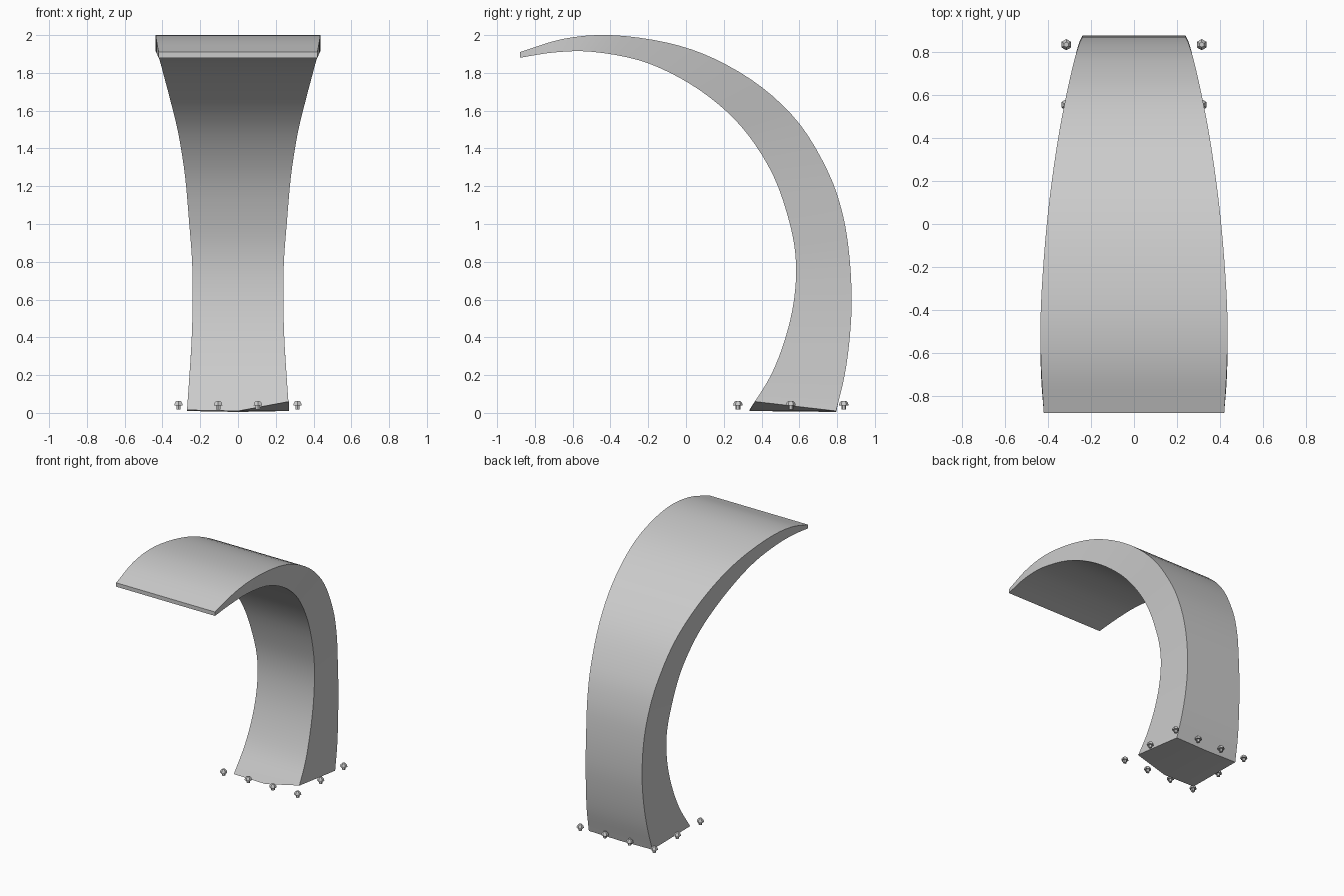
import bpy, bmesh, math
from mathutils import Matrix

if "Cube" in bpy.data.objects:
    bpy.data.objects.remove(bpy.data.objects["Cube"])

# Sections along the spout: outer y, outer z, inner y, inner z, half width
SECTIONS = [
    (.795, .01, .335, .015, .27), (.84, .2, .45, .2, .257),
    (.867, .4, .527, .4, .245), (.877, .6, .572, .6, .24),
    (.865, .83, .582, .8, .243), (.83, 1.05, .55, 1.0, .258),
    (.755, 1.27, .465, 1.25, .28), (.605, 1.525, .33, 1.47, .314),
    (.40, 1.725, .17, 1.635, .353), (.15, 1.875, -.03, 1.772, .389),
    (-.1, 1.96, -.25, 1.867, .415), (-.4, 2.0, -.5, 1.912, .434),
    (-.65, 1.98, -.7, 1.908, .433), (-.88, 1.91, -.88, 1.88, .42)]


def spline(points, steps):
    """Catmull-Rom samples through the section table."""
    ext = ([[2 * a - b for a, b in zip(points[0], points[1])]] + list(points)
           + [[2 * a - b for a, b in zip(points[-1], points[-2])]])
    out = []
    for i in range(len(points) - 1):
        for s in range(steps):
            t = s / steps
            out.append([.5 * (2 * b + (c - a) * t + (2 * a - 5 * b + 4 * c - d) * t * t
                        + (3 * b - a - 3 * c + d) * t ** 3)
                        for a, b, c, d in zip(*ext[i:i + 4])])
    return out + [list(points[-1])]


def finish(name, bm):
    bmesh.ops.recalc_face_normals(bm, faces=bm.faces)
    mesh = bpy.data.meshes.new(name)
    bm.to_mesh(mesh)
    bm.free()
    ob = bpy.data.objects.new(name, mesh)
    bpy.context.collection.objects.link(ob)
    bpy.ops.object.select_all(action='DESELECT')
    ob.select_set(True)
    bpy.context.view_layer.objects.active = ob
    bpy.ops.object.shade_smooth_by_angle(angle=math.radians(30))
    return ob


# Curved spout, lofted from rectangular sections
bm = bmesh.new()
rings = [[bm.verts.new(p) for p in ((-w, oy, oz), (w, oy, oz), (w, iy, iz), (-w, iy, iz))]
         for oy, oz, iy, iz, w in spline(SECTIONS, 4)]
for a, b in zip(rings, rings[1:]):
    for k in range(4):
        n = (k + 1) % 4
        bm.faces.new((a[k], a[n], b[n], b[k]))
bm.faces.new(rings[-1])

# Uneven foot: front right corner lifted, underside split into facets
back_l, back_r, front_r, front_l = rings[0]
front_r.co.z, front_r.co.y = .06, .365
mid = bmesh.utils.edge_split(bm.edges.get((front_l, front_r)), front_l, .5)[1]
mid.co = (0, .335, .01)
back_mid = bmesh.utils.edge_split(bm.edges.get((back_l, back_r)), back_l, .5)[1]
back_mid.co.z = .005
bm.faces.new((back_r, back_mid, mid, front_r))
bm.faces.new((back_mid, back_l, mid))
bm.faces.new((back_l, front_l, mid))
finish("curved_spout", bm)


# Hex dome bolts around the foot
def bolt(name, x, y):
    bm = bmesh.new()
    rows = [[bm.verts.new((x + r * math.cos(k * math.pi / 3 + math.pi / 6),
                           y + r * math.sin(k * math.pi / 3 + math.pi / 6), z)) for k in range(6)]
            for r, z in ((.013, .017), (.013, .038), (.026, .038), (.022, .054), (.012, .064))]
    for a, b in zip(rows, rows[1:]):
        for k in range(6):
            n = (k + 1) % 6
            bm.faces.new((a[k], a[n], b[n], b[k]))
    bm.faces.new(rows[0])
    bm.faces.new(rows[-1])
    finish(name, bm)


for i in range(4):
    for j in range(3):
        if i in (0, 3) or j in (0, 2):
            bolt(f"bolt_{i}_{j}", -.315 + .21 * i, .275 + .28 * j)
